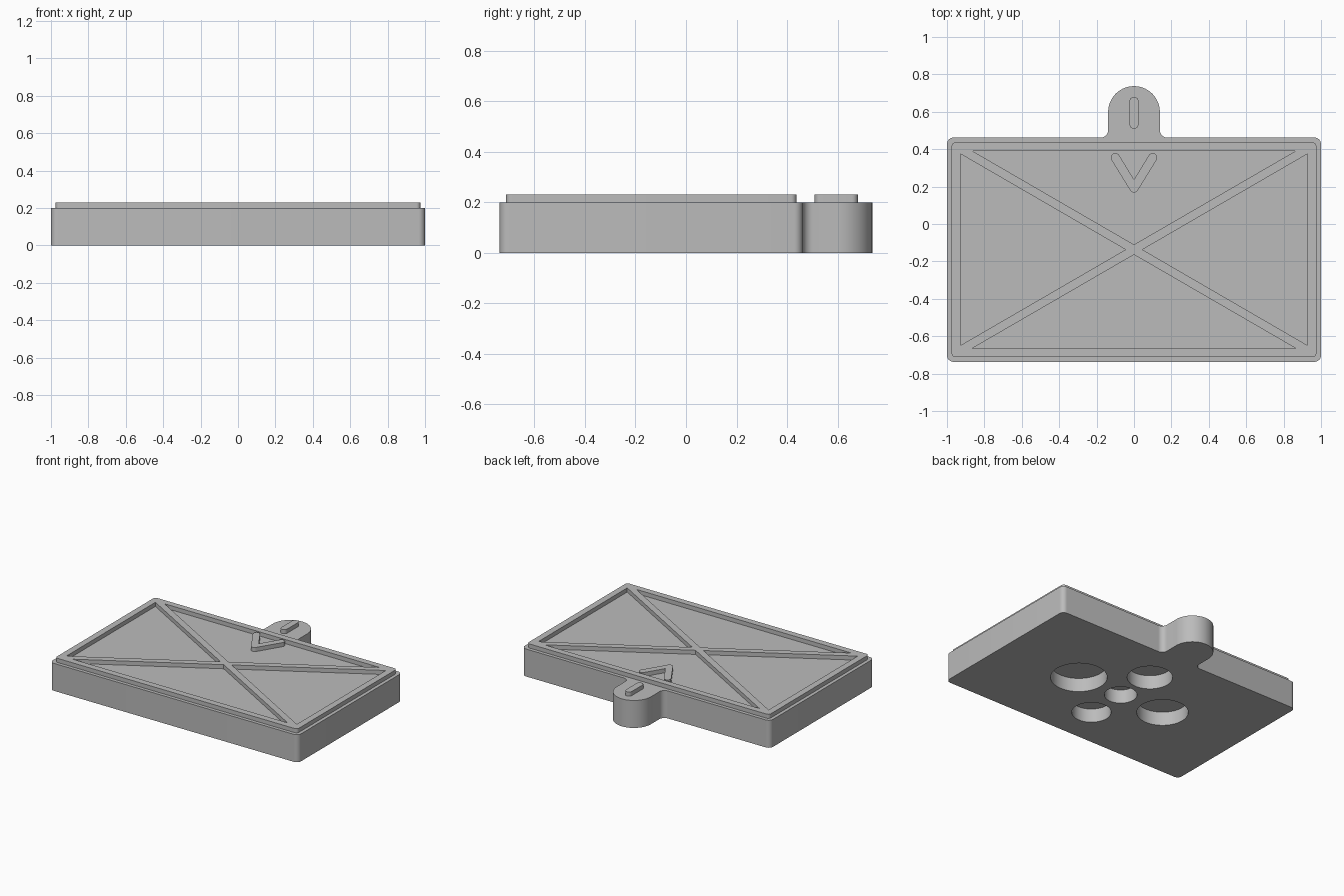
import bpy, bmesh
from math import sin, cos, radians, atan2, pi

if "Cube" in bpy.data.objects:
    bpy.data.objects.remove(bpy.data.objects["Cube"])

grey = bpy.data.materials.new("plain_grey")
grey.use_nodes = True
COLOUR = (0.5, 0.5, 0.5, 1)
grey.diffuse_color = COLOUR
grey.node_tree.nodes["Principled BSDF"].inputs["Base Color"].default_value = COLOUR

MID_Y = -0.137          # centre line of the rectangular plate
BODY_TOP, RELIEF_TOP = 0.2, 0.23


def arc(cx, cy, r, start, end, n=8):
    """Points along an arc, angles in degrees."""
    angles = [radians(start + (end - start) * i / n) for i in range(n + 1)]
    return [(cx + r * cos(a), cy + r * sin(a)) for a in angles]


def prism(name, outline, z0, z1):
    """Extrude a counter-clockwise outline between two heights."""
    bm = bmesh.new()
    base = bm.faces.new([bm.verts.new((x, y, z0)) for x, y in outline])
    top = bmesh.ops.extrude_face_region(bm, geom=[base], use_keep_orig=True)
    for v in top["geom"]:
        if isinstance(v, bmesh.types.BMVert):
            v.co.z = z1
    bmesh.ops.recalc_face_normals(bm, faces=bm.faces)
    mesh = bpy.data.meshes.new(name)
    bm.to_mesh(mesh)
    bm.free()
    mesh.materials.append(grey)
    obj = bpy.data.objects.new(name, mesh)
    bpy.context.collection.objects.link(obj)
    return obj


def activate(obj):
    bpy.ops.object.select_all(action='DESELECT')
    obj.select_set(True)
    bpy.context.view_layer.objects.active = obj


def cut(obj, cutters):
    for c in cutters:
        mod = obj.modifiers.new("cut", 'BOOLEAN')
        mod.operation, mod.solver, mod.object = 'DIFFERENCE', 'EXACT', c
        activate(obj)
        bpy.ops.object.modifier_apply(modifier=mod.name)
        bpy.data.objects.remove(c)


def smooth(obj):
    activate(obj)
    bpy.ops.object.shade_smooth_by_angle(angle=radians(30))


def mirrored(half):
    """Close a right-hand half outline with its mirror image."""
    return half + [(-x, y) for x, y in reversed(half)]


# Thick plate with hanging tab, one continuous rounded outline
x, y0, y1, r = 1.0, -0.737, 0.462, 0.035
half = arc(x - r, y0 + r, r, -90, 0) + arc(x - r, y1 - r, r, 0, 90)
half += arc(0.178, y1 + 0.04, 0.04, 270, 180)
half += arc(0, 0.599, 0.138, 0, 89, 24)
body = prism("plate_body", mirrored(half), 0, BODY_TOP)

# Round blind pockets in the underside: x, y offset, radius
pockets = [(0, 0, 0.108), (0.36, 0, 0.187), (-0.36, 0, 0.17),
           (0, 0.3, 0.15), (0, -0.3, 0.13)]
cut(body, [prism("pocket_cutter", arc(px, MID_Y + py, pr, 0, 352.5, 47), -0.1, 0.1)
           for px, py, pr in pockets])
smooth(body)

# Raised rim with diagonal cross ribs: four triangles removed from a thin slab
x, y0, y1, r = 0.975, -0.712, 0.437, 0.022
half = arc(x - r, y0 + r, r, -90, 0) + arc(x - r, y1 - r, r, 0, 90)
frame = prism("rim_and_cross_ribs", mirrored(half), 0.19, RELIEF_TOP)
triangles = []
for s in (1, -1):
    triangles.append([(s * 0.928, MID_Y + 0.512), (s * 0.928, MID_Y - 0.512),
                      (s * 0.045, MID_Y)])
    triangles.append([(0.865, MID_Y + s * 0.528), (-0.865, MID_Y + s * 0.528),
                      (0, MID_Y + s * 0.027)])
cut(frame, [prism("panel_cutter", t, 0.15, 0.3) for t in triangles])
smooth(frame)

# Raised arrow chevron with rounded ends
tip_x, tip_y, low_y, r = 0.1, 0.355, 0.192, 0.024
slope = atan2(tip_y - low_y, tip_x)
deg = slope * 180 / pi
half = arc(0, low_y, r, -90, deg - 90, 5)
half += arc(tip_x, tip_y, r, deg - 90, deg + 90, 12)
half.append((0, low_y + r / cos(slope)))
outline = mirrored(half[1:-1])
outline.insert(len(half) - 2, half[-1])
outline.append(half[0])
smooth(prism("arrow_chevron", outline, 0.19, RELIEF_TOP))

# Raised pill-shaped bar on the tab
bar = arc(0, 0.533, 0.024, 180, 360, 12) + arc(0, 0.656, 0.024, 0, 180, 12)
smooth(prism("tab_bar", bar, 0.19, RELIEF_TOP))
